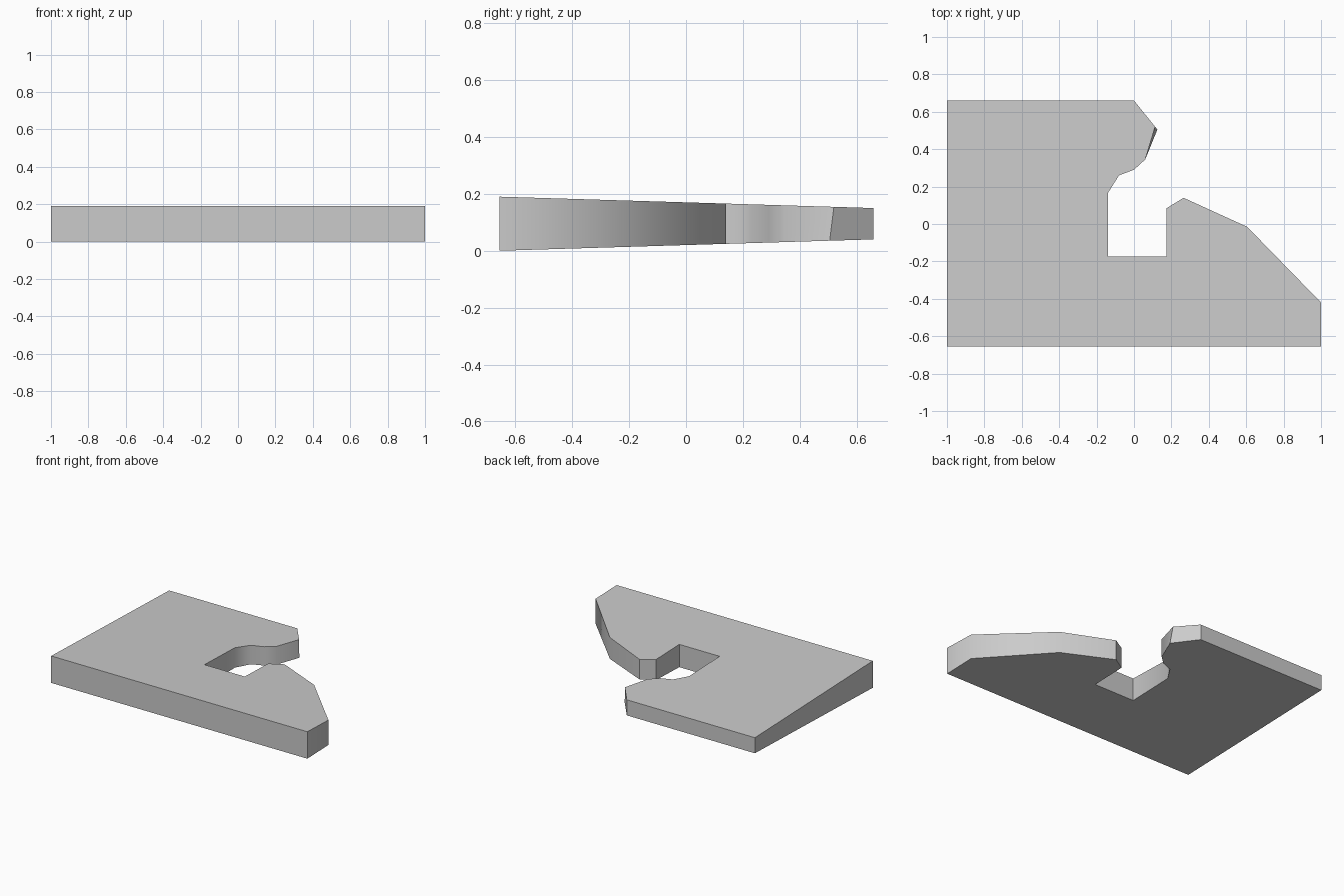
import bpy, bmesh, math

cube = bpy.data.objects.get("Cube")
if cube:
    bpy.data.objects.remove(cube, do_unlink=True)

# Plan outline of the plate, clockwise from the back corner
OUTLINE = [(-1, 0.66), (0, 0.66), (0.125, 0.505), (0.06, 0.345), (0, 0.29),
           (-0.08, 0.26), (-0.14, 0.165), (-0.14, -0.175), (0.175, -0.175),
           (0.175, 0.085), (0.265, 0.14), (0.605, -0.015), (1, -0.42),
           (1, -0.655), (-1, -0.655)]
LEANING = 2  # the hook tip leans inwards at the top


def half_thickness(y):
    """The plate thins evenly from front to back."""
    return 0.095 - 0.04 * (y + 0.655) / 1.315


def ring(bm, side):
    verts = []
    for i, (x, y) in enumerate(OUTLINE):
        if i == LEANING and side > 0:
            x, y = x - 0.012, y + 0.015
        verts.append(bm.verts.new((x, y, 0.095 + side * half_thickness(y))))
    return verts


# Notched wedge plate
bm = bmesh.new()
top, bottom = ring(bm, 1), ring(bm, -1)
bm.faces.new(top)
bm.faces.new(bottom)
for i in range(len(top)):
    j = (i + 1) % len(top)
    bm.faces.new((top[i], top[j], bottom[j], bottom[i]))
bmesh.ops.recalc_face_normals(bm, faces=bm.faces)
mesh = bpy.data.meshes.new("notched_plate")
bm.to_mesh(mesh)
bm.free()
plate = bpy.data.objects.new("notched_plate", mesh)
bpy.context.collection.objects.link(plate)

# Plain grey finish
grey = bpy.data.materials.new("grey")
grey.use_nodes = True
color = (0.6, 0.6, 0.6, 1)
grey.diffuse_color = color
grey.node_tree.nodes["Principled BSDF"].inputs["Base Color"].default_value = color
mesh.materials.append(grey)

# Rounded walls, crisp rims
bpy.context.view_layer.objects.active = plate
plate.select_set(True)
bpy.ops.object.shade_smooth_by_angle(angle=math.radians(50))
